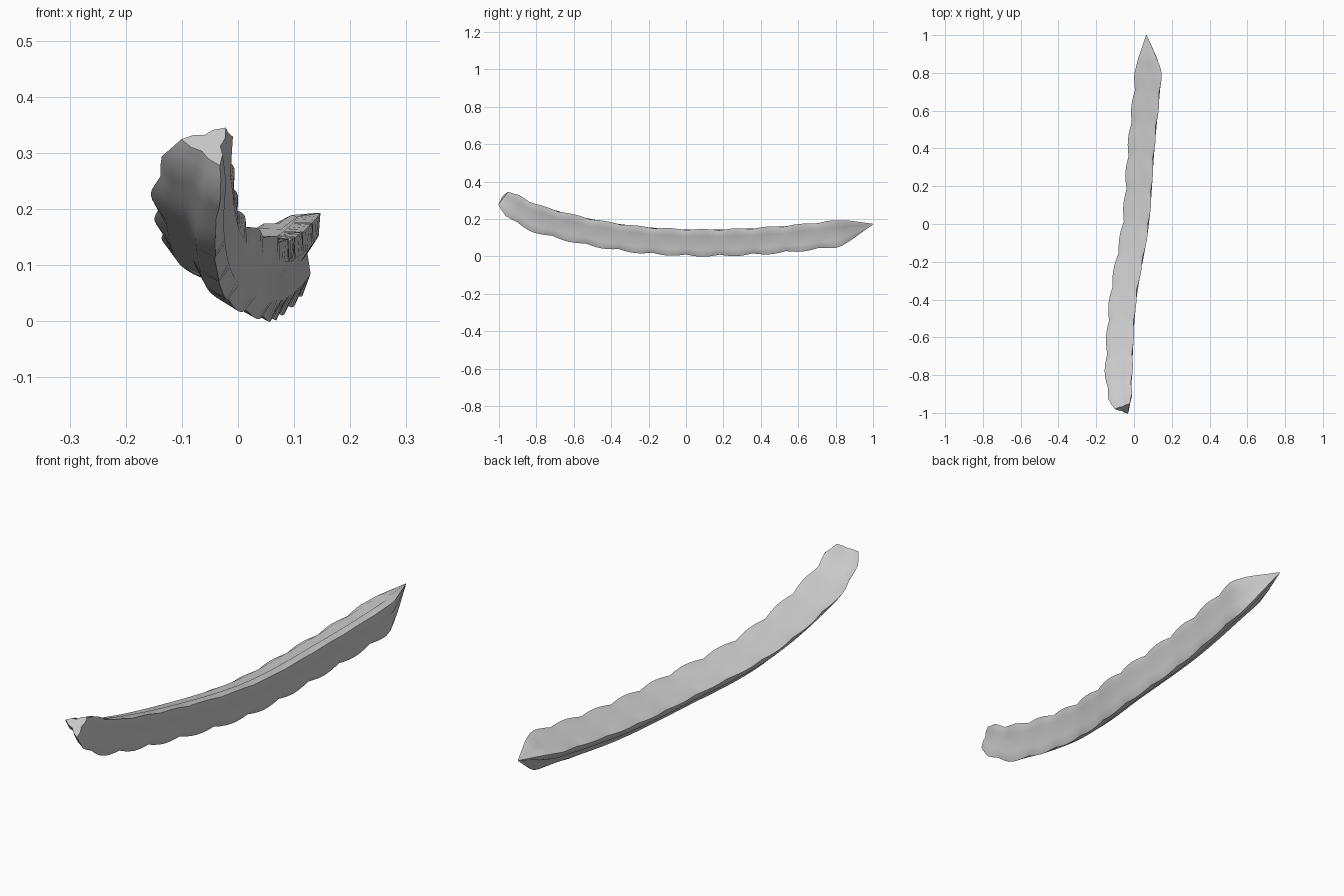
import bpy, bmesh, math
from mathutils import Vector

cube = bpy.data.objects.get("Cube")
if cube:
    bpy.data.objects.remove(cube)

# Keys along the spine: y, x, z, lobe radius, shoulder radius, groove radius
KEYS = [
    (-0.978, -0.052, 0.316, 0.050, 0.033, 0.021),
    (-0.93, -0.059, 0.281, 0.070, 0.053, 0.032),
    (-0.80, -0.068, 0.213, 0.079, 0.063, 0.038),
    (-0.40, -0.046, 0.120, 0.077, 0.063, 0.038),
    (0.00, 0.020, 0.084, 0.077, 0.063, 0.038),
    (0.40, 0.050, 0.092, 0.077, 0.063, 0.038),
    (0.80, 0.088, 0.130, 0.077, 0.061, 0.037),
    (0.88, 0.081, 0.148, 0.060, 0.044, 0.028),
    (1.00, 0.066, 0.173, 0.002, 0.0015, 0.001),
]
PITCH, NOTCH, STEPS = 0.175, 0.005, 6
LOBES = [math.radians(a) for a in (47, 168, 288)]


def slope(i, c):
    a, b = KEYS[max(i - 1, 0)], KEYS[min(i + 1, len(KEYS) - 1)]
    return (b[c] - a[c]) / (b[0] - a[0])


def sample(y, c, smooth=True):
    """Interpolate column c of the keys at y."""
    i = max(k for k in range(len(KEYS) - 1) if k == 0 or KEYS[k][0] <= y)
    a, b = KEYS[i], KEYS[i + 1]
    h = b[0] - a[0]
    t = (y - a[0]) / h
    if not smooth:
        return a[c] + (b[c] - a[c]) * t
    s = t * t * (3 - 2 * t)
    return (a[c] * (1 - s) + b[c] * s + h * slope(i, c) * t * (1 - t) ** 2
            - h * slope(i + 1, c) * t * t * (1 - t))


def spine(y):
    return Vector((sample(y, 1), y, sample(y, 2)))


def ring(bm, y):
    """Three-lobed cross-section, square to the spine."""
    centre = spine(y)
    e = 0.01
    tangent = (spine(min(y + e, 1)) - spine(max(y - e, KEYS[0][0]))).normalized()
    if y > 0.8:
        tangent = Vector((0, 1, 0.15)).normalized()
    across = tangent.cross(Vector((0, 0, 1))).normalized()
    up = across.cross(tangent)
    lobe, shoulder, groove = (sample(y, c, False) for c in (3, 4, 5))
    # The lobe tips bulge between evenly spaced notches; the grooves stay even
    if y < 0.88:
        bulge = abs(math.sin(math.pi * (y - NOTCH) / PITCH))
        lobe += 0.011 * bulge * min(1, (y - KEYS[0][0]) / 0.06)
    verts = []
    for a in LOBES:
        for turn, r in ((-25, shoulder), (0, lobe), (25, shoulder), (60, groove)):
            ang = a + math.radians(turn)
            offset = across * math.cos(ang) + up * math.sin(ang)
            verts.append(bm.verts.new(centre + offset * r))
    return verts


# Ridged pod, swept along the spine
bm = bmesh.new()
start, end = KEYS[0][0], KEYS[-1][0]
step = PITCH / STEPS
ys = [NOTCH + k * step for k in range(-40, 40)]
ys = [start] + [y for y in ys if start + 0.01 < y < end - 0.01] + [end]
rings = [ring(bm, y) for y in ys]
for a, b in zip(rings, rings[1:]):
    n = len(a)
    for i in range(n):
        j = (i + 1) % n
        bm.faces.new((a[i], a[j], b[j], b[i]))
bm.faces.new(rings[0])
bm.faces.new(rings[-1])
bmesh.ops.recalc_face_normals(bm, faces=bm.faces[:])

mesh = bpy.data.meshes.new("ridged_pod")
bm.to_mesh(mesh)
bm.free()
pod = bpy.data.objects.new("ridged_pod", mesh)
bpy.context.collection.objects.link(pod)

# Plain grey surface
grey = bpy.data.materials.new("light_grey")
grey.use_nodes = True
colour = (0.6, 0.6, 0.6, 1)
grey.diffuse_color = colour
grey.node_tree.nodes["Principled BSDF"].inputs["Base Color"].default_value = colour
mesh.materials.append(grey)

bpy.ops.object.select_all(action="DESELECT")
pod.select_set(True)
bpy.context.view_layer.objects.active = pod
bpy.ops.object.shade_smooth_by_angle(angle=math.radians(55))
